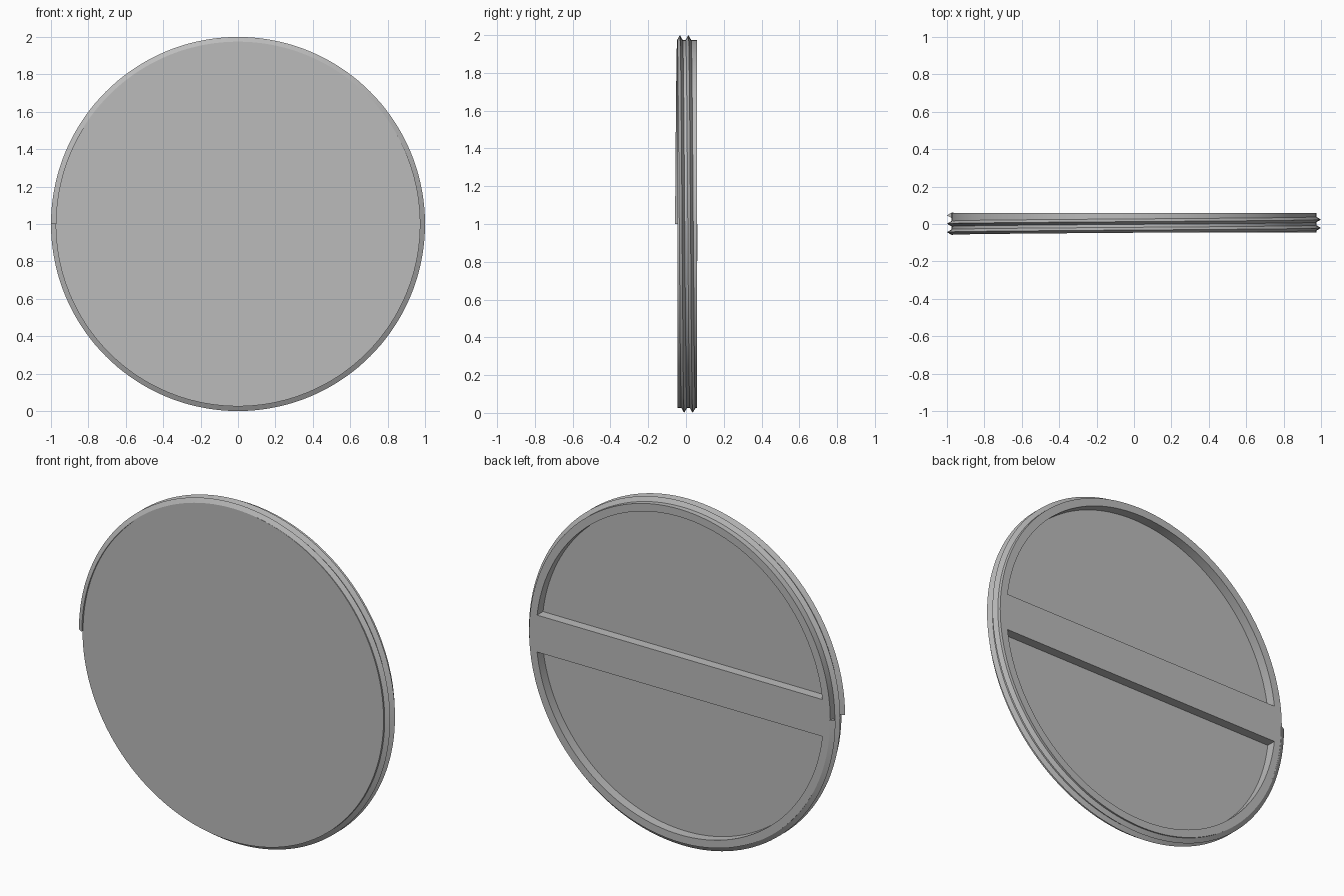
import bpy, bmesh, math
from math import sin, cos, pi

cube = bpy.data.objects.get("Cube")
if cube:
    bpy.data.objects.remove(cube, do_unlink=True)

SEGMENTS = 144
BODY_R, THREAD_R, RECESS_R = 0.975, 1.0, 0.93
FRONT, FLOOR, BACK = -0.046, 0.003, 0.058
BAR_HALF = 0.108
PITCH, TURNS = 0.045, 2
THREAD_START, THREAD_HALF = -0.0435, 0.0145

grey = bpy.data.materials.new("plain grey")
grey.use_nodes = True
grey.diffuse_color = (0.5, 0.5, 0.5, 1)
grey.node_tree.nodes["Principled BSDF"].inputs["Base Color"].default_value = (0.5, 0.5, 0.5, 1)


def finish(name, bm):
    bmesh.ops.recalc_face_normals(bm, faces=bm.faces)
    mesh = bpy.data.meshes.new(name)
    bm.to_mesh(mesh)
    bm.free()
    mesh.materials.append(grey)
    obj = bpy.data.objects.new(name, mesh)
    bpy.context.collection.objects.link(obj)
    return obj


def prism(name, outline, y0, y1):
    """Extrude an outline in the xz plane from y0 to y1."""
    bm = bmesh.new()
    face = bm.faces.new([bm.verts.new((x, y0, z)) for x, z in outline])
    extruded = bmesh.ops.extrude_face_region(bm, geom=[face])["geom"]
    moved = [v for v in extruded if isinstance(v, bmesh.types.BMVert)]
    bmesh.ops.translate(bm, verts=moved, vec=(0, y1 - y0, 0))
    return finish(name, bm)


def arc(radius, start, end, steps):
    angles = [start + (end - start) * i / steps for i in range(steps + 1)]
    return [(radius * cos(a), radius * sin(a)) for a in angles]


def select_only(obj):
    bpy.ops.object.select_all(action='DESELECT')
    obj.select_set(True)
    bpy.context.view_layer.objects.active = obj


# Round body, solid disc
circle = arc(BODY_R, 0, 2 * pi, SEGMENTS)[:-1]
body = prism("cap_body", [(x, 1 + z) for x, z in circle], FRONT, BACK)

# Two half-moon recesses in the back, leaving the rim and the grip bar
edge = math.asin(BAR_HALF / RECESS_R)
for side in (1, -1):
    moon = [(x, 1 + side * z) for x, z in arc(RECESS_R, edge, pi - edge, SEGMENTS // 2)]
    cutter = prism("recess_cutter", moon, FLOOR, BACK + 0.1)
    cutter.hide_render = True
    cut = body.modifiers.new("recess", 'BOOLEAN')
    cut.operation, cut.solver, cut.object = 'DIFFERENCE', 'EXACT', cutter
    select_only(body)
    bpy.ops.object.modifier_apply(modifier=cut.name)
    bpy.data.objects.remove(cutter, do_unlink=True)

# Helical screw thread with a V section, wound around the body
bm = bmesh.new()
section = [(BODY_R - 0.004, -THREAD_HALF), (BODY_R, -THREAD_HALF), (THREAD_R, 0),
           (BODY_R, THREAD_HALF), (BODY_R - 0.004, THREAD_HALF)]
rings = []
for i in range(SEGMENTS * TURNS + 1):
    turn = i / SEGMENTS
    a = 2 * pi * turn
    rings.append([bm.verts.new((-r * cos(a), THREAD_START + PITCH * turn + y, 1 + r * sin(a)))
                  for r, y in section])
count = len(section)
for near, far in zip(rings, rings[1:]):
    for k in range(count):
        n = (k + 1) % count
        bm.faces.new((near[k], near[n], far[n], far[k]))
bm.faces.new(rings[0])
bm.faces.new(rings[-1])
thread = finish("screw_thread", bm)

for obj in (body, thread):
    select_only(obj)
    bpy.ops.object.shade_smooth_by_angle(angle=math.radians(30))
